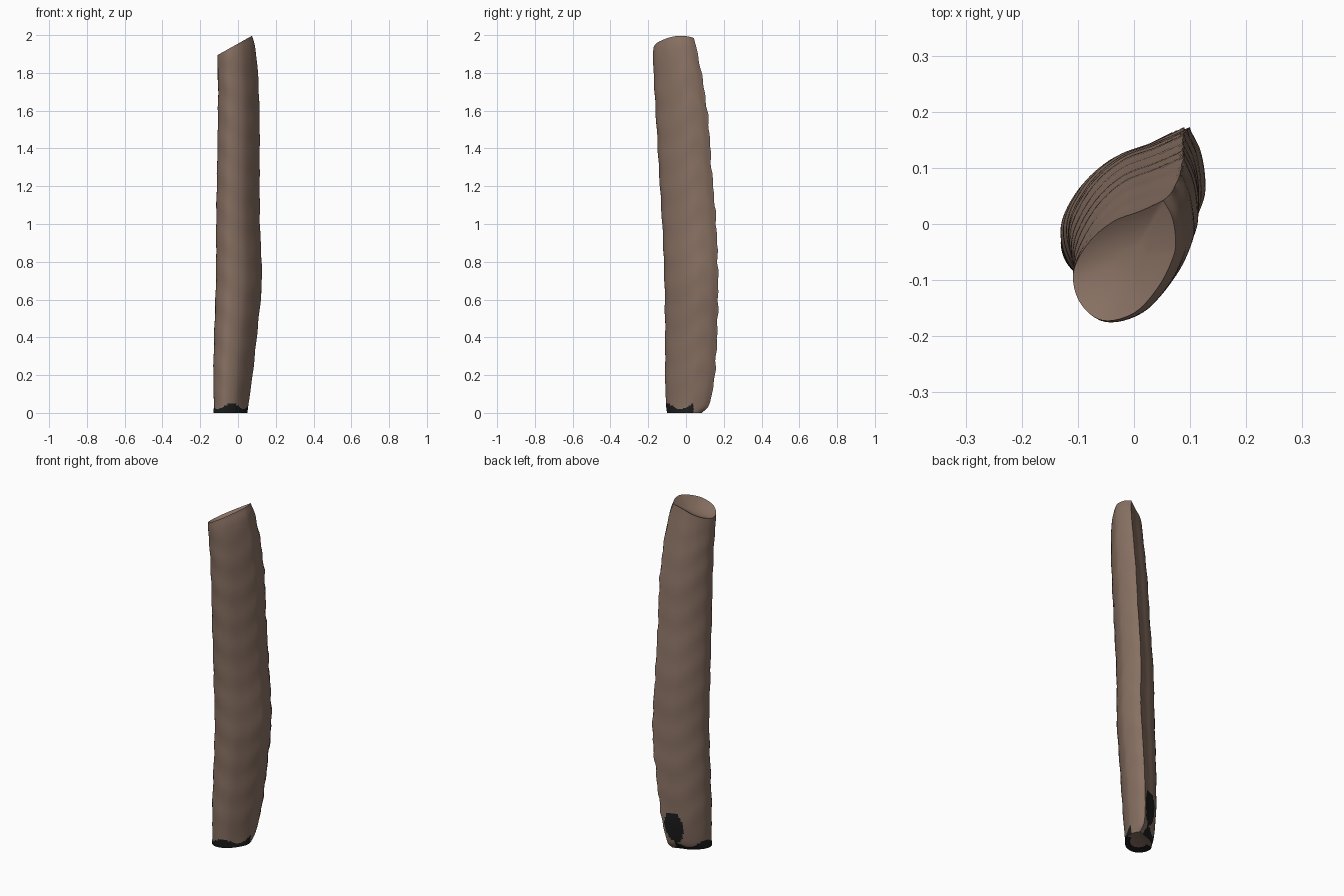
import bpy
import bmesh
from math import sin, pi
from mathutils import Vector

cube = bpy.data.objects.get("Cube")
if cube:
    bpy.data.objects.remove(cube, do_unlink=True)


def make_material(name, color):
    mat = bpy.data.materials.new(name)
    mat.use_nodes = True
    mat.diffuse_color = color
    bsdf = mat.node_tree.nodes["Principled BSDF"]
    bsdf.inputs["Base Color"].default_value = color
    bsdf.inputs["Roughness"].default_value = 0.9
    return mat


def spline(points, steps):
    """Smooth open curve through the points, with steps samples per span."""
    pts = [Vector(p) for p in points]
    pts = [pts[0] * 2 - pts[1]] + pts + [pts[-1] * 2 - pts[-2]]
    result = []
    for a, b, c, d in zip(pts, pts[1:], pts[2:], pts[3:]):
        for i in range(steps):
            t = i / steps
            result.append((b * 2 + (c - a) * t
                           + (a * 2 - b * 5 + c * 4 - d) * t ** 2
                           + (b * 3 - a - c * 3 + d) * t ** 3) / 2)
    return result + [pts[-2]]


# Teardrop cross-section in a unit box, starting and ending at the sharp ridge
tip = (0.76, 1)
section = [tip, (0.3, 0.82), (-0.22, 0.65), (-0.7, 0.3), (-1, -0.2),
           (-0.87, -0.7), (-0.42, -1), (0.2, -0.87), (0.68, -0.42),
           (0.95, 0.05), (1, 0.35), (0.93, 0.72), tip]
SPAN = 6
outline = spline(section, SPAN)[:-1]
count = len(outline)

# Height, then the bounding box of the section there: (z), (x min, x max), (y min, y max)
heights = [0, 0.05, 0.2, 0.45, 0.7, 1, 1.3, 1.55, 1.75, 1.89, 1.955]
x_min = [-.13, -.127, -.13, -.124, -.116, -.115, -.11, -.106, -.105, -.108, -.108]
x_max = [.05, .056, .077, .104, .126, .116, .114, .114, .107, .092, .074]
y_min = [-.1, -.105, -.11, -.11, -.113, -.125, -.143, -.157, -.168, -.174, -.172]
y_max = [.085, .125, .152, .166, .17, .16, .135, .118, .088, .058, .042]
table = list(zip(x_min, x_max, y_min, y_max))
RING = 9
boxes = spline([Vector(row) for row in table], RING)
levels = spline([(z, 0) for z in heights], RING)

bm = bmesh.new()


def add_ring(points):
    return [bm.verts.new(p) for p in points]


def bridge(lower, upper):
    return [bm.faces.new((lower[i], lower[(i + 1) % count],
                          upper[(i + 1) % count], upper[i])) for i in range(count)]


# Body: stacked sections with faint ripples and a slanted upper end
rings = []
for (x0, x1, y0, y1), level in zip(boxes, levels):
    z = level[0]
    slant = 0.56 * max(0, (z - 1.5) / 0.455) ** 2
    ring = []
    for i, (u, v) in enumerate(outline):
        fade = min(1, z * 4, (2 - z) * 4)
        swell = 1 + 0.012 * fade * sin(z * 37 + 2 * sin(i / count * 4 * pi))
        if i == 0:
            swell += 0.02 * fade * sin(z * 61)
        x = (x0 + x1) / 2 + (x1 - x0) / 2 * u * swell
        y = (y0 + y1) / 2 + (y1 - y0) / 2 * v * swell
        ring.append(Vector((x, y, min(2, z + slant * x))))
    rings.append(add_ring(ring))

for lower, upper in zip(rings, rings[1:]):
    for i, face in enumerate(bridge(lower, upper)):
        center = face.calc_center_median()
        along = (i + 0.5) / SPAN
        # Dark band around the foot, and a dark patch beside the ridge
        edge = 0.035 + 0.015 * sin(along * 2.1)
        foot = center.z < edge and not (center.x > 0 and center.y > 0.04)
        patch = ((along - 1.1) / 0.9) ** 2 + ((center.z - 0.14) / 0.09) ** 2 < 1
        face.material_index = int(foot or patch)


def close_end(rim, dip, dark_rings):
    """Fill an end with shrinking rings that sink by dip."""
    middle = sum((v.co for v in rim), Vector()) / count
    previous = rim
    for k, scale in enumerate((0.93, 0.8, 0.6, 0.4, 0.2)):
        sink = Vector((0, 0, dip * (1 - scale ** 2)))
        ring = add_ring([middle.lerp(v.co, scale) - sink for v in rim])
        for face in bridge(previous, ring):
            far_side = face.calc_center_median().y < 0
            face.material_index = int(k < dark_rings and far_side)
        previous = ring
    bm.faces.new(previous)


close_end(rings[-1], 0.03, 0)
close_end(rings[0], -0.008, 3)
bmesh.ops.recalc_face_normals(bm, faces=bm.faces)

mesh = bpy.data.meshes.new("curved_trunk")
bm.to_mesh(mesh)
bm.free()
mesh.materials.append(make_material("bark_brown", (0.25, 0.165, 0.125, 1)))
mesh.materials.append(make_material("charred_black", (0.012, 0.012, 0.012, 1)))

trunk = bpy.data.objects.new("curved_trunk", mesh)
bpy.context.collection.objects.link(trunk)
bpy.context.view_layer.objects.active = trunk
trunk.select_set(True)
bpy.ops.object.shade_smooth_by_angle(angle=0.7)
